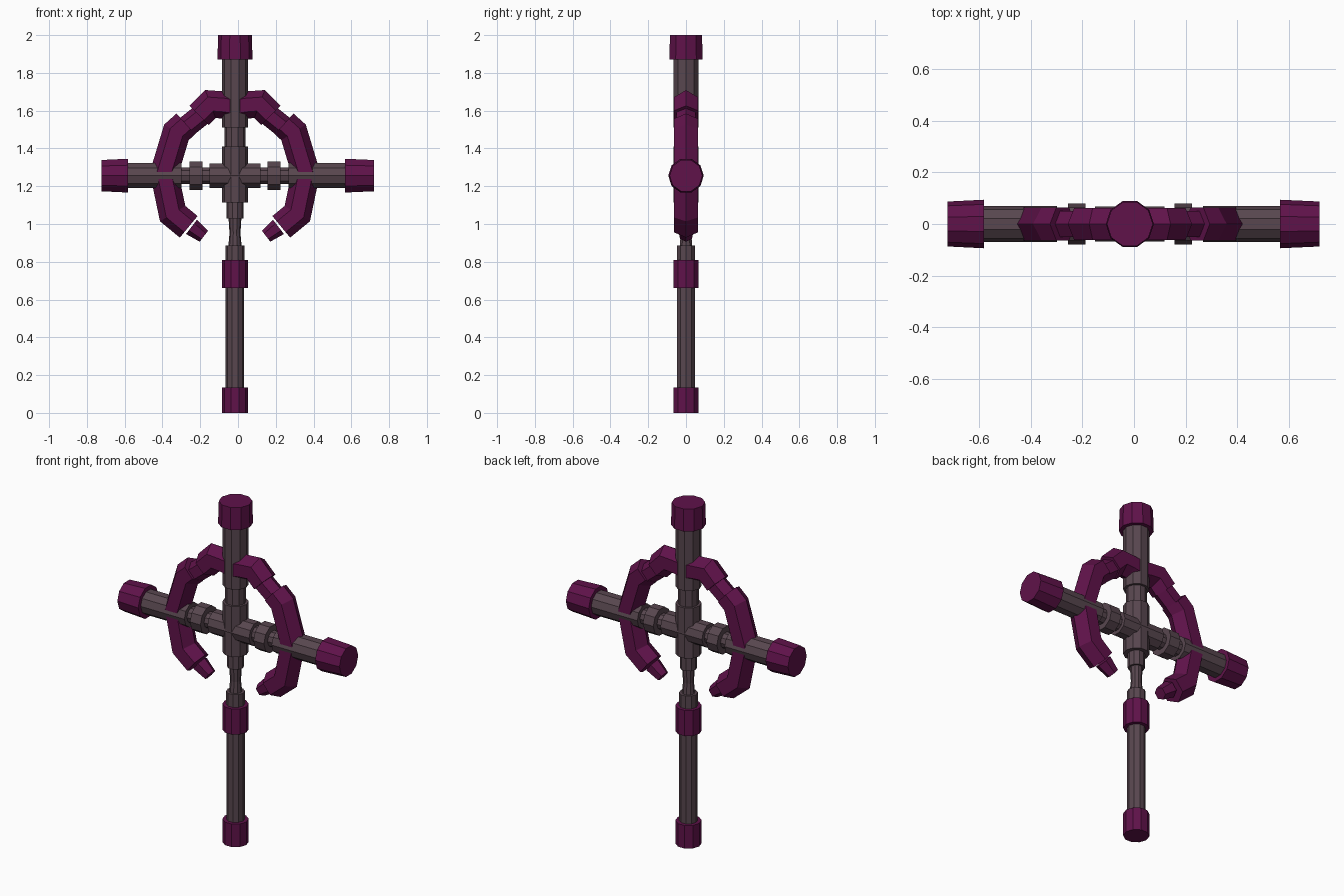
import bpy, bmesh
from math import cos, sin, pi
from mathutils import Vector

if "Cube" in bpy.data.objects:
    bpy.data.objects.remove(bpy.data.objects["Cube"])

AXIS = -0.016      # x of the upright
CROSS = 1.256      # height of the crossbar


def material(name, rgb):
    m = bpy.data.materials.new(name)
    m.diffuse_color = (*rgb, 1)
    m.use_nodes = True
    m.node_tree.nodes["Principled BSDF"].inputs["Base Color"].default_value = m.diffuse_color
    return m


iron = material("dark_iron", (0.098, 0.062, 0.078))
plum = material("plum", (0.115, 0.006, 0.068))


def loft(name, rings, mat):
    """Skin a list of vertex rings and close both ends."""
    bm = bmesh.new()
    loops = [[bm.verts.new(p) for p in ring] for ring in rings]
    n = len(loops[0])
    for a, b in zip(loops, loops[1:]):
        for i in range(n):
            j = (i + 1) % n
            bm.faces.new((a[i], a[j], b[j], b[i]))
    bm.faces.new(loops[0])
    bm.faces.new(loops[-1])
    bmesh.ops.recalc_face_normals(bm, faces=bm.faces)
    mesh = bpy.data.meshes.new(name)
    bm.to_mesh(mesh)
    bm.free()
    mesh.materials.append(mat)
    obj = bpy.data.objects.new(name, mesh)
    bpy.context.collection.objects.link(obj)
    return obj


def turned(name, profile, mat, side=0):
    """Ten-sided turned part: upright if side is 0, else along +x or -x."""
    rings = []
    for d, r in profile:
        ring = []
        for i in range(10):
            u, v = r * cos(i * pi / 5), r * sin(i * pi / 5)
            ring.append((AXIS + side * d, u, CROSS + v) if side else (AXIS + u, v, d))
        rings.append(ring)
    return loft(name, rings, mat)


def bent_bar(name, path, r, mat, side, r_end=None):
    """Six-sided mitred bar following a path of (offset, z) points."""
    pts = [Vector((AXIS + side * x, 0, z)) for x, z in path]
    rings = []
    for k, p in enumerate(pts):
        t_in = (p - pts[k - 1]).normalized() if k else (pts[1] - p).normalized()
        t_out = (pts[k + 1] - p).normalized() if k < len(pts) - 1 else t_in
        t = (t_in + t_out).normalized()
        n = Vector((t.z, 0, -t.x)) / t.dot(t_in)
        rad = r_end if r_end and k == len(pts) - 1 else r
        rings.append([p + n * rad * cos(i * pi / 3) + Vector((0, rad * sin(i * pi / 3), 0))
                      for i in range(6)])
    return loft(name, rings, mat)


# Upright, from the foot to the top
turned("foot_cap", [(0, .07), (.135, .07)], plum)
turned("lower_shaft", [(.13, .049), (.67, .049)], iron)
turned("grip_collar", [(.66, .07), (.81, .07)], plum)
turned("upper_shaft", [(.80, .05), (.885, .05), (.885, .035), (.95, .029), (1.03, .034),
                       (1.03, .046), (1.115, .046), (1.115, .07), (1.41, .07), (1.41, .056),
                       (1.51, .056), (1.51, .07), (1.88, .07)], iron)
turned("top_cap", [(1.87, .093), (2.0, .089)], plum)

for side, word in ((-1, "left"), (1, "right")):
    # Crossbar arm; the right one is slightly longer
    start, end = (.566, .706) if side < 0 else (.582, .735)
    turned(word + "_arm", [(0, .068), (.135, .068), (.135, .046), (.172, .046), (.172, .08),
                           (.24, .08), (.24, .046), (.283, .046), (.283, .07),
                           (start + .01, .07)], iron, side)
    turned(word + "_arm_cap", [(start, .094), (end, .087)], plum, side)

    # Open ring of bent bars joined by thinner links
    bent_bar(word + "_ring_top", [(0, 1.62), (.06, 1.63), (.13, 1.635), (.19, 1.575)],
             .072, plum, side)
    bent_bar(word + "_ring_link", [(.15, 1.60), (.30, 1.48)], .058, plum, side)
    bent_bar(word + "_ring_side", [(.26, 1.53), (.31, 1.485), (.375, 1.27),
                                   (.33, 1.055), (.245, .985)], .074, plum, side)
    bent_bar(word + "_ring_tip", [(.23, .985), (.165, .935)], .048, plum, side, .036)
